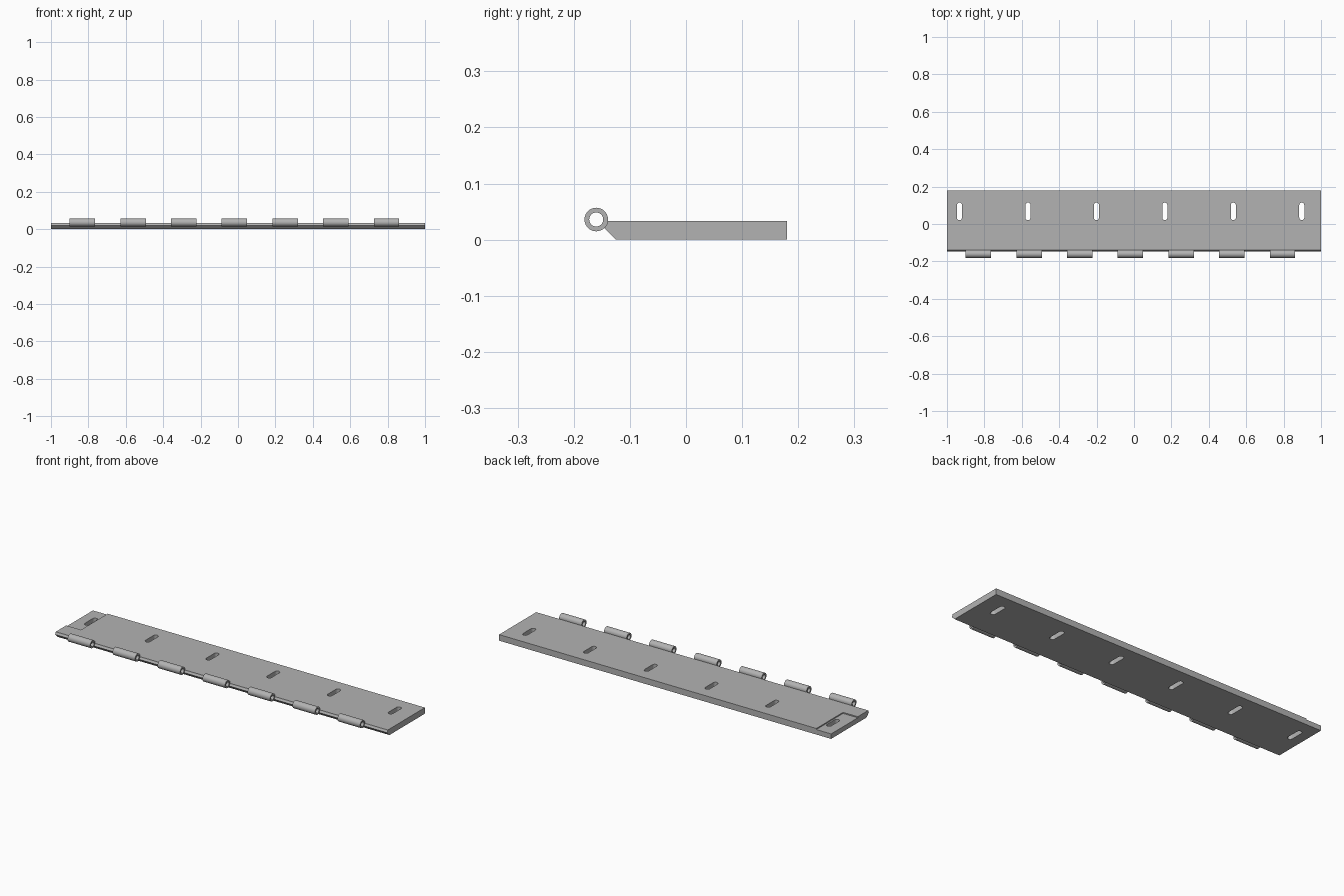
import bpy, bmesh
from math import pi, cos, sin, atan2

if "Cube" in bpy.data.objects:
    bpy.data.objects.remove(bpy.data.objects["Cube"])

steel = bpy.data.materials.new("grey steel")
steel.use_nodes = True
steel.diffuse_color = (0.45, 0.45, 0.45, 1)
steel.node_tree.nodes["Principled BSDF"].inputs["Base Color"].default_value = steel.diffuse_color

THICK, BACK = 0.033, 0.18
PIN_Y, PIN_Z, OUTER, INNER = -0.16, 0.036, 0.021, 0.0125


def arc(cx, cy, r, start, end, n):
    return [(cx + r * cos(start + (end - start) * i / n),
             cy + r * sin(start + (end - start) * i / n)) for i in range(n + 1)]


def prism(name, points, offset):
    """Extrude a closed outline (list of 3D points) along an offset."""
    bm = bmesh.new()
    face = bm.faces.new([bm.verts.new(p) for p in points])
    new = bmesh.ops.extrude_face_region(bm, geom=[face])["geom"]
    bmesh.ops.translate(bm, vec=offset, verts=[v for v in new if isinstance(v, bmesh.types.BMVert)])
    bmesh.ops.recalc_face_normals(bm, faces=bm.faces)
    return finish(name, bm)


def finish(name, bm):
    mesh = bpy.data.meshes.new(name)
    bm.to_mesh(mesh)
    bm.free()
    mesh.materials.append(steel)
    obj = bpy.data.objects.new(name, mesh)
    bpy.context.collection.objects.link(obj)
    return obj


def select(obj):
    bpy.ops.object.select_all(action="DESELECT")
    obj.select_set(True)
    bpy.context.view_layer.objects.active = obj


def cut(target, cutter):
    mod = target.modifiers.new("cut", "BOOLEAN")
    mod.operation, mod.solver, mod.object = "DIFFERENCE", "EXACT", cutter
    select(target)
    bpy.ops.object.modifier_apply(modifier=mod.name)
    bpy.data.objects.remove(cutter)


# Leaf plate: chamfered underside and a hollow edge that follows the knuckles
hollow = arc(PIN_Y, PIN_Z, OUTER - 0.0003, atan2(-0.016, 0.015), atan2(THICK - PIN_Z, 0.0208), 8)
outline = [(-0.125, 0)] + hollow + [(BACK, THICK), (BACK, 0)]
plate = prism("hinge_plate", [(-1, y, z) for y, z in outline], (2, 0, 0))

# Shallow recess at one end
corners = [(-1.1, -0.05), (-0.911, -0.05), (-0.911, 0.3), (-1.1, 0.3)]
cut(plate, prism("recess_cutter", [(x, y, THICK - 0.006) for x, y in corners], (0, 0, 0.05)))

# Six rounded screw slots
R = 0.0135
for i in range(6):
    x = -0.933 + 0.366 * i
    slot = arc(x, 0.101, R, 0, pi, 12) + arc(x, 0.034, R, pi, 2 * pi, 12)
    cut(plate, prism("slot_cutter", [(a, b, -0.05) for a, b in slot], (0, 0, 0.15)))

# Seven hollow knuckles along the front edge
parts = [plate]
SIDES, WIDTH = 40, 0.136
for i in range(7):
    mid = -0.832 + 0.271 * i
    bm = bmesh.new()
    loops = [[bm.verts.new((mid + s * WIDTH / 2, y, z)) for y, z in arc(PIN_Y, PIN_Z, r, 0, 2 * pi, SIDES)[:-1]]
             for s, r in ((-1, OUTER), (1, OUTER), (1, INNER), (-1, INNER))]
    for a, b in zip(loops, loops[1:] + loops[:1]):
        for k in range(SIDES):
            n = (k + 1) % SIDES
            bm.faces.new((a[k], a[n], b[n], b[k]))
    bmesh.ops.recalc_face_normals(bm, faces=bm.faces)
    parts.append(finish(f"knuckle_{i + 1}", bm))

for obj in parts:
    select(obj)
    bpy.ops.object.shade_smooth_by_angle(angle=pi / 6)
